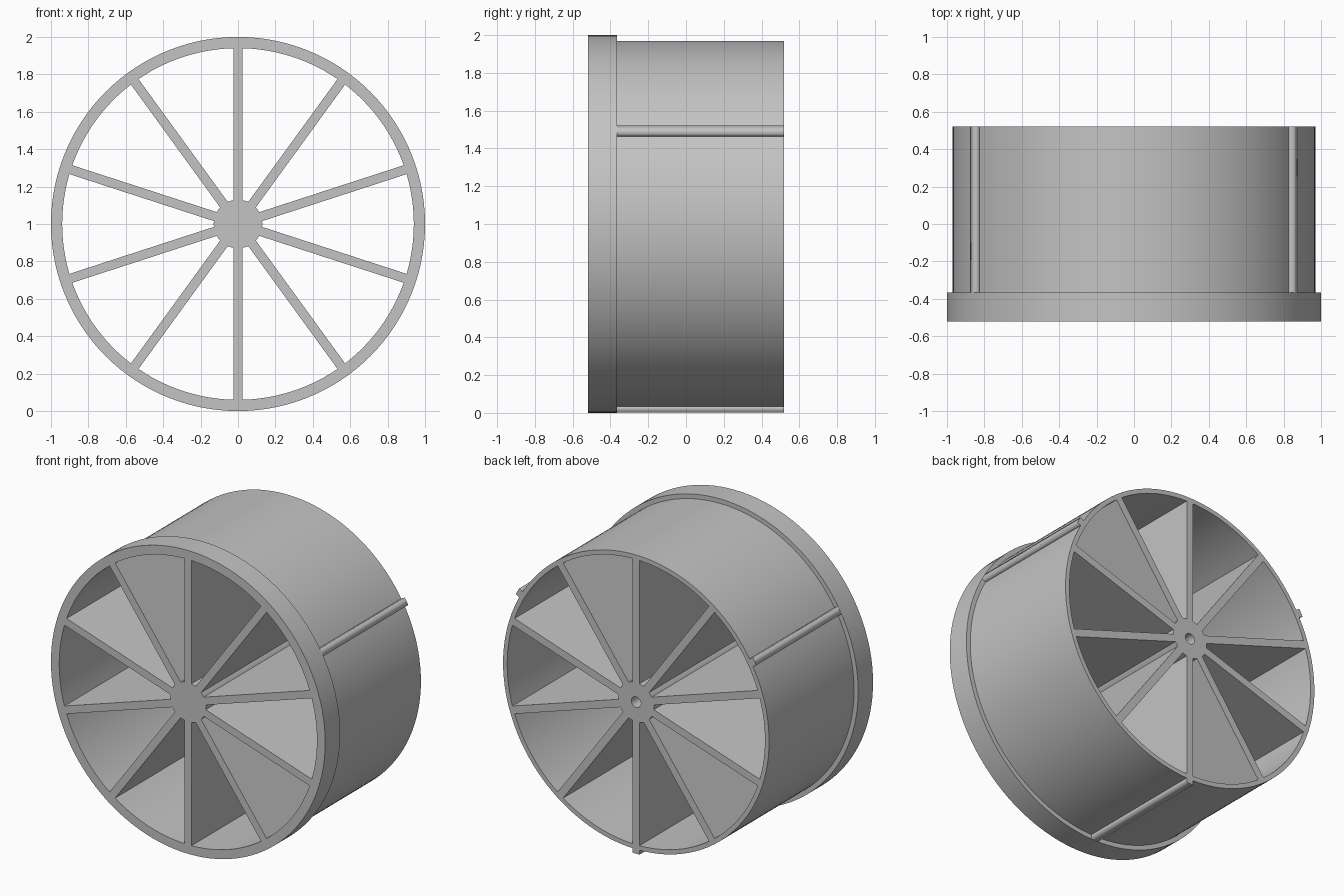
import bpy, bmesh
from math import sin, cos, pi, asin, radians
from mathutils import Matrix, Vector

if "Cube" in bpy.data.objects:
    bpy.data.objects.remove(bpy.data.objects["Cube"], do_unlink=True)

SPOKES = 10
RIM_R, DRUM_R, INNER_R, HUB_R, BORE_R = 1.0, 0.97, 0.94, 0.13, 0.035
HALF_T = 0.025                      # half thickness of spokes and ribs
FRONT, STEP, BACK = -0.52, -0.365, 0.52

grey = bpy.data.materials.new("plain grey")
grey.use_nodes = True
grey.diffuse_color = (0.55, 0.55, 0.55, 1)
grey.node_tree.nodes["Principled BSDF"].inputs["Base Color"].default_value = (0.55, 0.55, 0.55, 1)


def arc(r, a0, a1, n):
    return [(r * cos(a0 + (a1 - a0) * i / n), r * sin(a0 + (a1 - a0) * i / n)) for i in range(n + 1)]


def circle(r, n=120):
    return arc(r, 0, 2 * pi, n)[:-1]


def add_object(name, mesh):
    mesh.materials.clear()
    mesh.materials.append(grey)
    ob = bpy.data.objects.new(name, mesh)
    bpy.context.collection.objects.link(ob)
    return ob


def smooth(ob):
    bpy.ops.object.select_all(action="DESELECT")
    ob.select_set(True)
    bpy.context.view_layer.objects.active = ob
    bpy.ops.object.shade_smooth_by_angle(angle=radians(30))


def extrude(name, outlines, y0, y1):
    """Fill nested outlines drawn in x-z and extrude them from y0 to y1."""
    curve = bpy.data.curves.new(name + "_profile", "CURVE")
    curve.dimensions, curve.fill_mode = "2D", "BOTH"
    curve.extrude = (y1 - y0) / 2
    for pts in outlines:
        sp = curve.splines.new("POLY")
        sp.points.add(len(pts) - 1)
        for p, (x, z) in zip(sp.points, pts):
            p.co = (x, z, 0, 1)
        sp.use_cyclic_u = True
    temp = bpy.data.objects.new(name + "_profile", curve)
    bpy.context.collection.objects.link(temp)
    graph = bpy.context.evaluated_depsgraph_get()
    mesh = bpy.data.meshes.new_from_object(temp.evaluated_get(graph))
    bpy.data.objects.remove(temp, do_unlink=True)
    mesh.name = name
    mesh.transform(Matrix.Translation((0, (y0 + y1) / 2, 1)) @ Matrix.Rotation(pi / 2, 4, "X"))
    bm = bmesh.new()
    bm.from_mesh(mesh)
    bmesh.ops.remove_doubles(bm, verts=bm.verts, dist=1e-4)
    bmesh.ops.recalc_face_normals(bm, faces=bm.faces)
    bm.to_mesh(mesh)
    bm.free()
    return add_object(name, mesh)


# Open cells between neighbouring spokes
cells = []
for i in range(SPOKES):
    a0 = pi / 2 + i * 2 * pi / SPOKES
    a1 = a0 + 2 * pi / SPOKES
    d_out, d_in = asin(HALF_T / INNER_R), asin(HALF_T / HUB_R)
    cells.append(arc(INNER_R, a0 + d_out, a1 - d_out, 12) + arc(HUB_R, a1 - d_in, a0 + d_in, 3))

# Drum with spokes and hub, bored from the back
drum = extrude("spoked_drum", [circle(DRUM_R)] + cells, FRONT, BACK)
cutter = extrude("bore_cutter", [circle(BORE_R, 32)], 0, BACK + 0.1)
cutter.hide_render = True
cutter.hide_viewport = True
mod = drum.modifiers.new("bore", "BOOLEAN")
mod.operation, mod.solver, mod.object = "DIFFERENCE", "EXACT", cutter
graph = bpy.context.evaluated_depsgraph_get()
bored = bpy.data.meshes.new_from_object(drum.evaluated_get(graph))
drum.modifiers.clear()
drum.data = bored
bpy.data.objects.remove(cutter, do_unlink=True)
smooth(drum)

# Raised front rim
smooth(extrude("front_rim", [circle(RIM_R), circle(DRUM_R)], FRONT, STEP))

# Three locating ribs along the outside of the drum
for name, deg in (("left_rib", 30), ("right_rib", 150), ("bottom_rib", 270)):
    u = Vector((cos(radians(deg)), sin(radians(deg))))
    v = Vector((-u.y, u.x)) * HALF_T
    corners = [u * 0.955 - v, u * 0.999 - v, u * 0.999 + v, u * 0.955 + v]
    extrude(name, [[tuple(c) for c in corners]], STEP, BACK)
